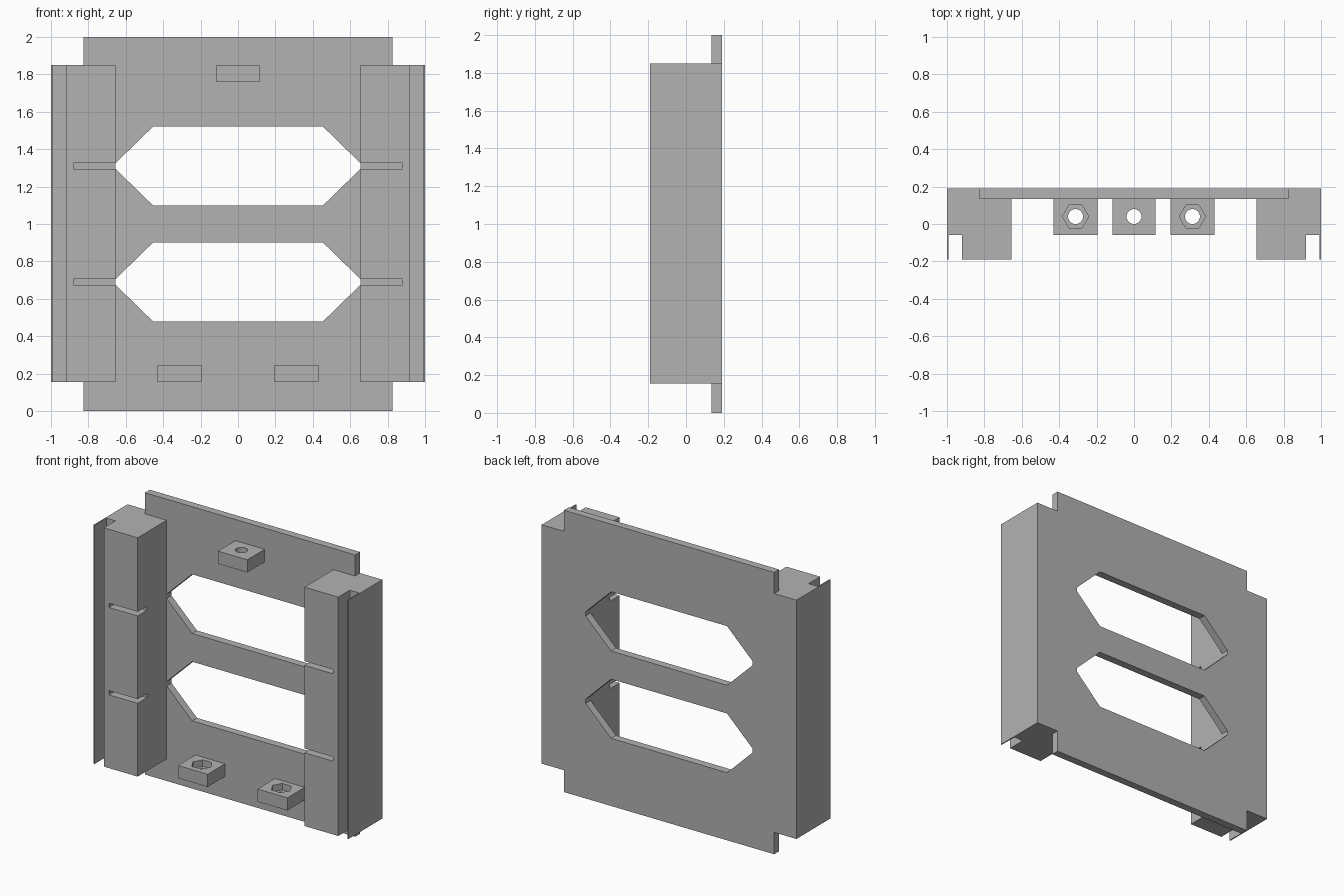
import bpy
import bmesh
import math
from mathutils import Matrix, Vector

cube = bpy.data.objects.get("Cube")
if cube:
    bpy.data.objects.remove(cube, do_unlink=True)

grey = bpy.data.materials.new("light_grey")
grey.use_nodes = True
colour = (0.448, 0.448, 0.448, 1)
grey.diffuse_color = colour
grey.node_tree.nodes["Principled BSDF"].inputs["Base Color"].default_value = colour

BACK, PLATE_FRONT, FRONT = 0.19, 0.135, -0.19
SIDE_LOW, SIDE_HIGH = 0.155, 1.85
POST_INNER = 0.655
WINDOW_HEIGHTS = (0.69, 1.31)
BORE_Y = 0.04


def prism(name, outline, axis, start, end):
    """Extrude a 2D outline along y (outline is x, z) or z (outline is x, y)."""
    bm = bmesh.new()
    put = (lambda a, b: (a, start, b)) if axis == "y" else (lambda a, b: (a, b, start))
    move = (0, end - start, 0) if axis == "y" else (0, 0, end - start)
    face = bm.faces.new([bm.verts.new(put(a, b)) for a, b in outline])
    grown = bmesh.ops.extrude_face_region(bm, geom=[face])["geom"]
    bmesh.ops.translate(bm, vec=Vector(move),
                        verts=[v for v in grown if isinstance(v, bmesh.types.BMVert)])
    bmesh.ops.recalc_face_normals(bm, faces=bm.faces)
    mesh = bpy.data.meshes.new(name)
    bm.to_mesh(mesh)
    bm.free()
    mesh.materials.append(grey)
    obj = bpy.data.objects.new(name, mesh)
    bpy.context.collection.objects.link(obj)
    return obj


def box(name, x0, x1, y0, y1, z0, z1):
    return prism(name, [(x0, y0), (x1, y0), (x1, y1), (x0, y1)], "z", z0, z1)


def ring(x, y, radius, sides):
    return [(x + radius * math.cos(math.tau * i / sides),
             y + radius * math.sin(math.tau * i / sides)) for i in range(sides)]


def carve(obj, cutters):
    """Cut every cutter out of the part, then discard the cutters."""
    for cutter in cutters:
        cutter.hide_render = True
        mod = obj.modifiers.new("cut", "BOOLEAN")
        mod.operation, mod.solver, mod.object = "DIFFERENCE", "EXACT", cutter
    bpy.context.view_layer.update()
    graph = bpy.context.evaluated_depsgraph_get()
    mesh = bpy.data.meshes.new_from_object(obj.evaluated_get(graph))
    obj.modifiers.clear()
    obj.data = mesh
    for cutter in cutters:
        bpy.data.objects.remove(cutter, do_unlink=True)
    return obj


def mirrored(obj, name):
    mesh = obj.data.copy()
    mesh.transform(Matrix.Scale(-1, 4, (1, 0, 0)))
    mesh.flip_normals()
    twin = bpy.data.objects.new(name, mesh)
    bpy.context.collection.objects.link(twin)


# Back plate with notched corners and two long six-cornered windows
quarter = [(0.825, 0), (0.825, SIDE_LOW), (1, SIDE_LOW),
           (1, SIDE_HIGH), (0.825, SIDE_HIGH), (0.825, 2)]
plate = prism("back_plate", quarter + [(-x, z) for x, z in reversed(quarter)],
              "y", PLATE_FRONT, BACK)
windows = []
for z in WINDOW_HEIGHTS:
    right = [(0.455, z - 0.21), (POST_INNER, z - 0.015),
             (POST_INNER, z + 0.015), (0.455, z + 0.21)]
    windows.append(prism("window_cutter", right + [(-x, h) for x, h in reversed(right)],
                         "y", 0, 0.4))
carve(plate, windows)

# Side posts: rebated outer front corner with a thin lip, and two slots
post = prism("left_post",
             [(POST_INNER, FRONT), (0.92, FRONT), (0.92, -0.06), (0.992, -0.06),
              (0.992, FRONT), (1, FRONT), (1, PLATE_FRONT), (POST_INNER, PLATE_FRONT)],
             "z", SIDE_LOW, SIDE_HIGH)
carve(post, [box("slot_cutter", 0.5, 0.88, -0.4, -0.085, z - 0.015, z + 0.015)
             for z in WINDOW_HEIGHTS])
mirrored(post, "right_post")

# Top lug with a plain bore
top_lug = box("top_lug", -0.115, 0.115, -0.06, PLATE_FRONT, 1.76, SIDE_HIGH)
carve(top_lug, [prism("bore_cutter", ring(0, BORE_Y, 0.04, 32), "z", 1.6, 2)])

# Bottom lugs with a bore and a hexagonal nut pocket
lug_x = 0.3125
lug = box("bottom_left_lug", lug_x - 0.117, lug_x + 0.117, -0.06, PLATE_FRONT,
          SIDE_LOW, 0.245)
carve(lug, [prism("bore_cutter", ring(lug_x, BORE_Y, 0.04, 32), "z", 0, 0.4),
            prism("pocket_cutter", ring(lug_x, BORE_Y, 0.07, 6), "z", 0.2, 0.5)])
mirrored(lug, "bottom_right_lug")
